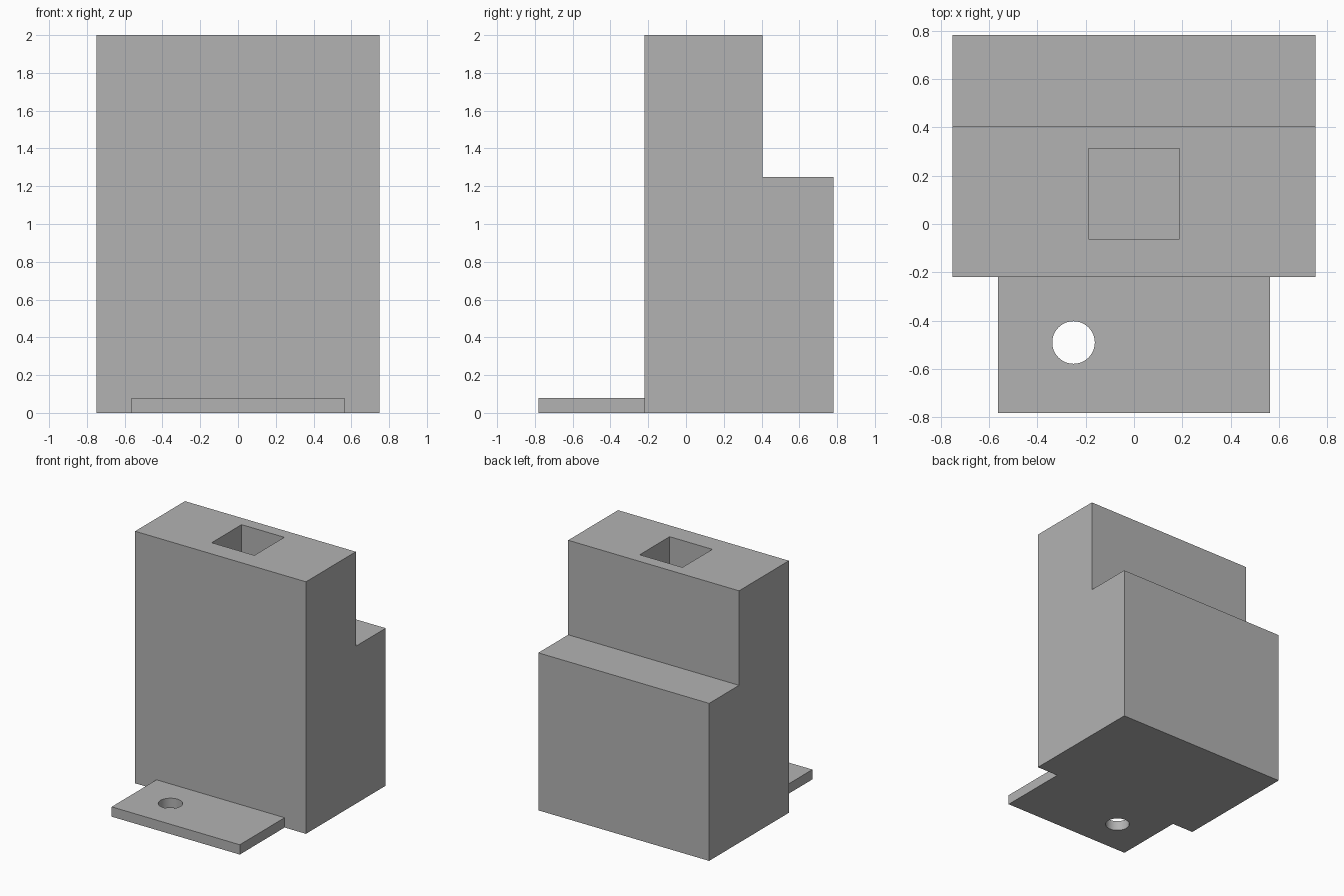
import bpy
import bmesh
from mathutils import Vector

cube = bpy.data.objects.get("Cube")
if cube:
    bpy.data.objects.remove(cube, do_unlink=True)

# One plain grey material
grey = bpy.data.materials.new("plain_grey")
grey.use_nodes = True
colour = (0.45, 0.45, 0.45, 1)
grey.diffuse_color = colour
grey.node_tree.nodes["Principled BSDF"].inputs["Base Color"].default_value = colour


def extrude_profile(name, points, direction):
    """Extrude a closed planar outline into a solid."""
    bm = bmesh.new()
    face = bm.faces.new([bm.verts.new(p) for p in points])
    result = bmesh.ops.extrude_face_region(bm, geom=[face], use_keep_orig=True)
    moved = [g for g in result["geom"] if isinstance(g, bmesh.types.BMVert)]
    bmesh.ops.translate(bm, verts=moved, vec=Vector(direction))
    bmesh.ops.recalc_face_normals(bm, faces=bm.faces)
    mesh = bpy.data.meshes.new(name)
    bm.to_mesh(mesh)
    bm.free()
    mesh.materials.append(grey)
    obj = bpy.data.objects.new(name, mesh)
    bpy.context.collection.objects.link(obj)
    return obj


def box(name, x, y, z):
    outline = [(x[0], y[0], z[0]), (x[1], y[0], z[0]),
               (x[1], y[1], z[0]), (x[0], y[1], z[0])]
    return extrude_profile(name, outline, (0, 0, z[1] - z[0]))


def cut(target, cutter):
    """Subtract the cutter, apply the result and discard the cutter."""
    cutter.hide_render = True
    mod = target.modifiers.new("cut", "BOOLEAN")
    mod.operation = "DIFFERENCE"
    mod.solver = "EXACT"
    mod.object = cutter
    bpy.ops.object.select_all(action="DESELECT")
    target.select_set(True)
    bpy.context.view_layer.objects.active = target
    bpy.ops.object.modifier_apply(modifier=mod.name)
    bpy.data.objects.remove(cutter, do_unlink=True)


FRONT, STEP, BACK = -0.219, 0.406, 0.781

# Stepped body, extruded sideways from its side outline
side = [(FRONT, 0), (BACK, 0), (BACK, 1.25), (STEP, 1.25), (STEP, 2), (FRONT, 2)]
body = extrude_profile("stepped_body", [(-0.75, y, z) for y, z in side], (1.5, 0, 0))

# Square socket sunk into the top
cut(body, box("socket_cutter", (-0.1875, 0.1875), (-0.0625, 0.3125), (1, 2.1)))

# Thin mounting tab with an off-centre screw hole
tab = box("mounting_tab", (-0.5625, 0.5625), (-BACK, FRONT), (0, 0.078))
bpy.ops.mesh.primitive_cylinder_add(vertices=48, radius=0.088, depth=0.4,
                                    location=(-0.25, -0.49, 0))
hole = bpy.context.object
hole.name = "screw_hole_cutter"
hole.data.materials.append(grey)
cut(tab, hole)
bpy.ops.object.shade_smooth_by_angle()
